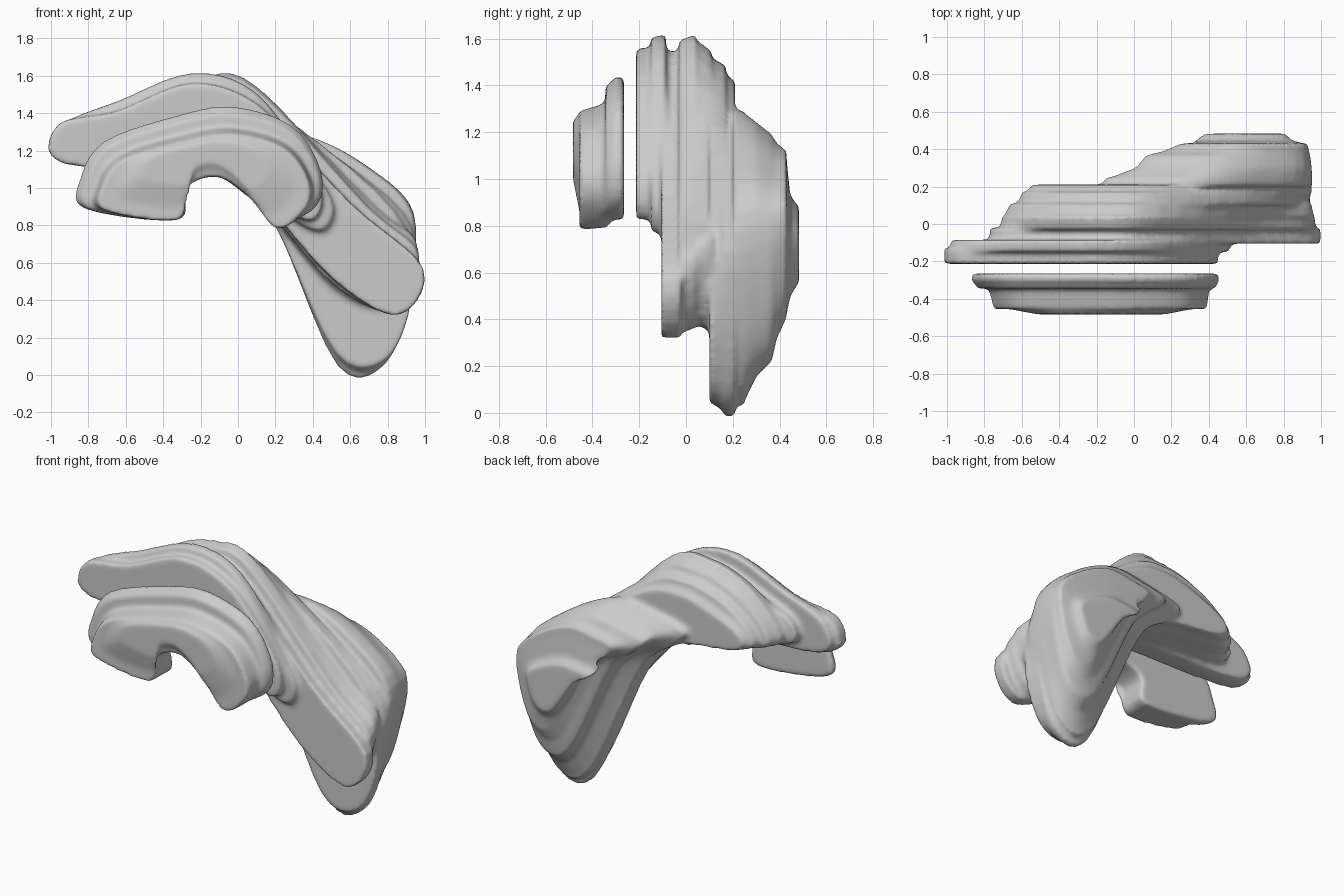
import bpy, bmesh
from mathutils import Vector

if "Cube" in bpy.data.objects:
    bpy.data.objects.remove(bpy.data.objects["Cube"])


def smooth_loop(p, steps=5):
    """Closed Catmull-Rom curve through (x, z) points."""
    n, out = len(p), []
    for i in range(n):
        a, b, c, d = p[i - 1], p[i], p[(i + 1) % n], p[(i + 2) % n]
        for s in range(steps):
            t = s / steps
            out.append(0.5 * (2 * b + (c - a) * t + (2 * a - 5 * b + 4 * c - d) * t * t
                              + (3 * b - a - 3 * c + d) * t ** 3))
    return out


def scaled(pts, cx, cz, sx, sz):
    return [Vector((cx + sx * (p.x - cx), cz + sz * (p.y - cz))) for p in pts]


def add_slab(bm, y0, y1, pts, pts_back=None):
    """Slab between two depths; a second outline makes its sides slope."""
    fl, bl = smooth_loop(pts), smooth_loop(pts_back or pts)
    front = [bm.verts.new((q.x, y0, q.y)) for q in fl]
    back = [bm.verts.new((q.x, y1, q.y)) for q in bl]
    bm.faces.new(front)
    bm.faces.new(back[::-1])
    for i in range(len(fl)):
        j = (i + 1) % len(fl)
        bm.faces.new((front[j], front[i], back[i], back[j]))


def stack(name, slabs):
    """Layered body: overlapping slabs fused and weathered."""
    bm = bmesh.new()
    for s in slabs:
        add_slab(bm, *s)
    bmesh.ops.recalc_face_normals(bm, faces=bm.faces)
    me = bpy.data.meshes.new(name)
    bm.to_mesh(me)
    bm.free()
    ob = bpy.data.objects.new(name, me)
    bpy.context.collection.objects.link(ob)
    r = ob.modifiers.new("fuse", 'REMESH')
    r.mode, r.voxel_size, r.use_smooth_shade = 'VOXEL', 0.013, True
    s = ob.modifiers.new("weather", 'SMOOTH')
    s.factor, s.iterations = 0.5, 9


# Front arch: one outline (outer edge first), a sloping cap and a swollen rim
arch = [Vector(p) for p in [
    (-0.71, 0.88), (-0.73, 1.0), (-0.62, 1.15), (-0.3, 1.25), (-0.03, 1.29), (0.25, 1.21),
    (0.38, 1.03), (0.36, 0.89), (0.21, 0.78), (0.06, 0.95), (-0.11, 1.06), (-0.28, 1.0),
    (-0.32, 0.83)]]
rim = scaled(arch[:8], -0.02, 0.85, 1.16, 1.33) + arch[8:]
rim[8] = Vector((0.24, 0.83))
mid = [a.lerp(b, 0.25) for a, b in zip(arch, rim)]
stack("front_arch", [
    (-0.483, -0.44, scaled(arch, -0.17, 1.21, 0.6, 0.5), arch),
    (-0.455, -0.33, arch, mid),
    (-0.345, -0.265, [a.lerp(b, 0.75) for a, b in zip(arch, rim)], rim),
    (-0.31, -0.265, rim),
])

# Main body: four matching outlines from the front crest to the back leg
keys = [[Vector(p) for p in k] for k in [
    [(-0.96, 1.34), (-0.65, 1.41), (-0.25, 1.56), (0.1, 1.45), (0.38, 1.12), (0.45, 0.94),
     (0.4, 0.83), (0.27, 0.87), (0.08, 1.01), (-0.12, 1.09), (-0.93, 1.13)],
    [(-0.74, 1.31), (-0.5, 1.43), (-0.22, 1.53), (0.06, 1.48), (0.6, 0.92), (0.99, 0.57),
     (0.85, 0.32), (0.5, 0.52), (0.1, 0.97), (-0.1, 1.09), (-0.7, 1.16)],
    [(-0.57, 1.26), (-0.38, 1.36), (-0.1, 1.43), (0.2, 1.34), (0.88, 0.87), (0.92, 0.45),
     (0.79, 0.06), (0.53, 0.05), (0.2, 0.8), (-0.05, 1.08), (-0.53, 1.16)],
    [(-0.14, 1.2), (0.1, 1.26), (0.36, 1.28), (0.67, 1.13), (0.94, 0.86), (0.9, 0.4),
     (0.76, 0.08), (0.53, 0.11), (0.2, 0.8), (0.08, 0.98), (-0.07, 1.1)],
]]


def body(t, lift=0.0, foot=0.0):
    """Blend neighbouring outlines; lift raises the upper edge, foot the lower end."""
    i = min(int(t), 2)
    pts = [a.lerp(b, t - i) for a, b in zip(keys[i], keys[i + 1])]
    for j in (1, 2, 3):
        pts[j].y += lift
    for j in (5, 6, 7):
        pts[j].y += foot
    return pts


slabs = [
    (-0.213, -0.13, body(0)),
    (-0.15, -0.085, body(0.1, 0.05), body(0.15, 0.06)),
    (-0.105, -0.02, body(1)),
    (-0.03, 0.04, body(1.3, 0.08, 0.1), body(1.35, 0.11, 0.14)),
    (0.035, 0.11, body(1.4, 0.1, 0.17), body(1.6, 0.07, 0.2)),
    (0.1, 0.17, body(1.8, 0.07, -0.02), body(1.95, 0.05)),
    (0.16, 0.21, body(2, 0.03), body(2.1)),
    (0.2, 0.25, body(2.9), body(3)),
]

# Back layers shrink towards the end cap: depth, centre, scale
ring = [(0.245, body(3))]
for y, *fit in [(0.3, 0.93, 0.95, 0.86, 0.87), (0.37, 0.9, 0.86, 0.8, 0.77),
                (0.385, 0.89, 0.88, 0.73, 0.68), (0.43, 0.89, 0.9, 0.62, 0.57),
                (0.445, 0.75, 0.74, 0.48, 0.35), (0.483, 0.71, 0.74, 0.4, 0.26)]:
    ring.append((y, scaled(body(3), *fit)))
slabs += [(a[0] - 0.003, b[0], a[1], b[1]) for a, b in zip(ring, ring[1:])]
stack("main_body", slabs)
